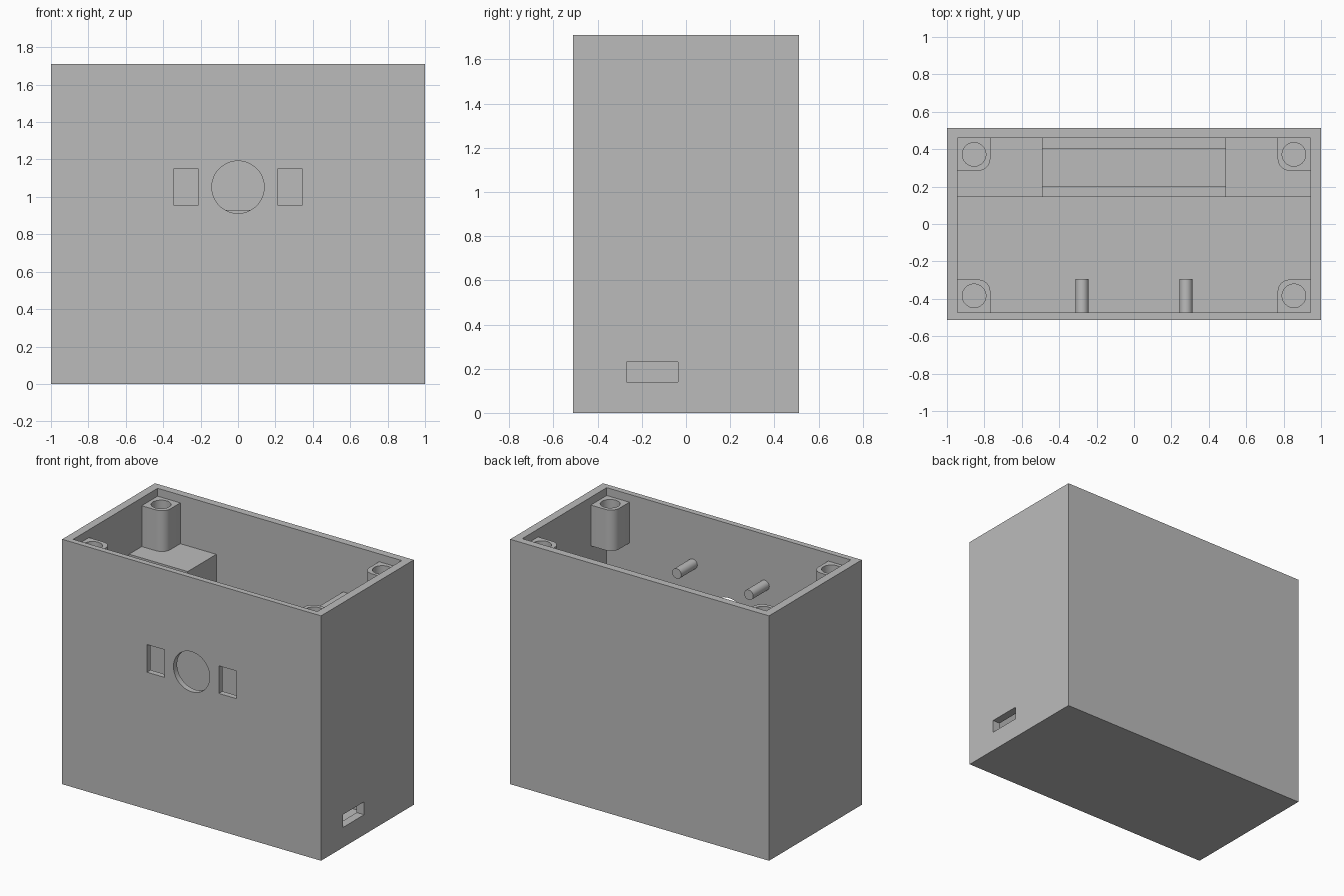
import bpy
import bmesh
from math import cos, sin, pi
from mathutils import Matrix, Vector

cube = bpy.data.objects.get("Cube")
if cube:
    bpy.data.objects.remove(cube, do_unlink=True)

# Material
grey = bpy.data.materials.new("light grey")
grey.use_nodes = True
COLOUR = (0.5, 0.5, 0.5, 1)
grey.diffuse_color = COLOUR
grey.node_tree.nodes["Principled BSDF"].inputs["Base Color"].default_value = COLOUR

# Main dimensions
HALF_X, HALF_Y, HEIGHT = 1.0, 0.512, 1.71
IN_X, IN_FRONT, IN_BACK = 0.943, -0.472, 0.46
FLOOR = 0.055
LEDGE = 1.37
POST_TOP = 1.655
EMBED = 0.01


def add_object(name, bm):
    bmesh.ops.recalc_face_normals(bm, faces=bm.faces)
    mesh = bpy.data.meshes.new(name)
    bm.to_mesh(mesh)
    bm.free()
    mesh.materials.append(grey)
    obj = bpy.data.objects.new(name, mesh)
    bpy.context.collection.objects.link(obj)
    return obj


def box(name, x, y, z):
    bm = bmesh.new()
    bmesh.ops.create_cube(bm, size=1)
    for v in bm.verts:
        for i, (low, high) in enumerate((x, y, z)):
            v.co[i] = low if v.co[i] < 0 else high
    return add_object(name, bm)


def cylinder(name, centre, radius, depth, along_y=False):
    bm = bmesh.new()
    turn = Matrix.Rotation(pi / 2, 4, 'X') if along_y else Matrix()
    bmesh.ops.create_cone(bm, cap_ends=True, segments=48, radius1=radius,
                          radius2=radius, depth=depth,
                          matrix=Matrix.Translation(centre) @ turn)
    return add_object(name, bm)


def cut(obj, *cutters):
    for cutter in cutters:
        mod = obj.modifiers.new("cut", 'BOOLEAN')
        mod.operation = 'DIFFERENCE'
        mod.solver = 'EXACT'
        mod.object = cutter
        bpy.context.view_layer.objects.active = obj
        bpy.ops.object.modifier_apply(modifier=mod.name)
        bpy.data.objects.remove(cutter, do_unlink=True)


def smooth(obj):
    bpy.ops.object.select_all(action='DESELECT')
    obj.select_set(True)
    bpy.context.view_layer.objects.active = obj
    bpy.ops.object.shade_smooth_by_angle(angle=pi / 6)


# Open-topped case with front windows and a side port
case = box("case", (-HALF_X, HALF_X), (-HALF_Y, HALF_Y), (0, HEIGHT))
through_front = (-0.6, -0.4)
cut(case,
    box("cavity", (-IN_X, IN_X), (IN_FRONT, IN_BACK), (FLOOR, 2)),
    cylinder("round_window", (0, -0.5, 1.052), 0.14, 0.2, along_y=True),
    box("window_left", (0.21, 0.345), through_front, (0.957, 1.15)),
    box("window_right", (-0.345, -0.21), through_front, (0.957, 1.15)),
    box("port", (0.9, 1.1), (-0.27, -0.037), (0.14, 0.23)))
smooth(case)

# Rear block, lowered in the middle with a pocket sunk into it
rear = box("rear_block", (-IN_X - EMBED, IN_X + EMBED),
           (0.145, IN_BACK + EMBED), (FLOOR - EMBED, LEDGE))
cut(rear,
    box("saddle", (-0.49, 0.49), (0.1, 0.6), (0.93, 1.5)),
    box("pocket", (-0.49, 0.49), (0.2, 0.4), (FLOOR, 1.5)))


# Corner screw posts, one rounded inner corner each
def screw_post(name, sx, wall_y):
    sy = 1 if wall_y > 0 else -1
    size, radius = 0.175, 0.065
    profile = [(-EMBED, -EMBED), (size, -EMBED)]
    centre = size - radius
    for i in range(9):
        a = i / 8 * pi / 2
        profile.append((centre + radius * cos(a), centre + radius * sin(a)))
    profile.append((-EMBED, size))
    bm = bmesh.new()
    bottom = LEDGE - (EMBED if sy > 0 else 0)
    face = bm.faces.new([bm.verts.new((sx * (IN_X - u), wall_y - sy * v, bottom))
                         for u, v in profile])
    new = bmesh.ops.extrude_face_region(bm, geom=[face])["geom"]
    bmesh.ops.translate(bm, vec=Vector((0, 0, POST_TOP - bottom)),
                        verts=[g for g in new if isinstance(g, bmesh.types.BMVert)])
    post = add_object(name, bm)
    hole = (sx * (IN_X - 0.088), wall_y - sy * 0.088, POST_TOP)
    cut(post, cylinder("screw_hole", hole, 0.063, 0.5))
    smooth(post)


for side, sx in (("left", 1), ("right", -1)):
    screw_post("front_post_" + side, sx, IN_FRONT)
    screw_post("back_post_" + side, sx, IN_BACK)
    # Locating pegs on the inside of the front wall
    peg = cylinder("peg_" + side, (sx * 0.278, -0.388, 1.355), 0.035, 0.186, along_y=True)
    smooth(peg)
